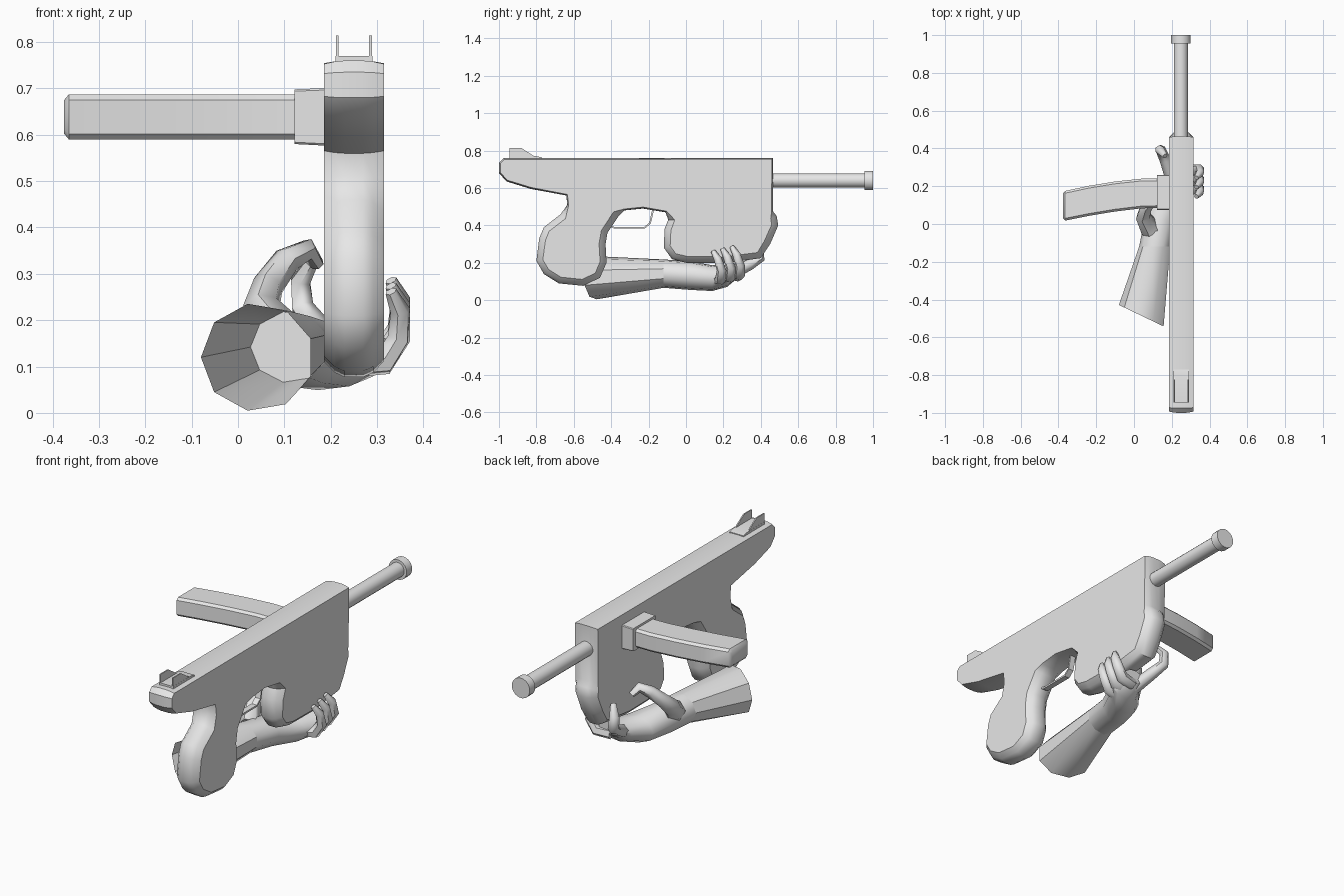
import bpy, bmesh, math
from mathutils import Vector

cube = bpy.data.objects.get("Cube")
if cube:
    bpy.data.objects.remove(cube, do_unlink=True)

grey = bpy.data.materials.new("plain_grey")
grey.use_nodes = True
GREY = (0.8, 0.8, 0.8, 1)
grey.diffuse_color = GREY
for node in grey.node_tree.nodes:
    if node.type == 'BSDF_PRINCIPLED':
        node.inputs["Base Color"].default_value = GREY


def loft(name, rings, start_cap=True, end_cap=True, angle=40):
    """Skin a list of equal-length point rings."""
    bm = bmesh.new()
    rows = [[bm.verts.new(p) for p in ring] for ring in rings]
    n = len(rows[0])
    for a, b in zip(rows, rows[1:]):
        for i in range(n):
            j = (i + 1) % n
            bm.faces.new((a[i], a[j], b[j], b[i]))
    if start_cap:
        bm.faces.new(rows[0][::-1])
    if end_cap:
        bm.faces.new(rows[-1])
    bmesh.ops.recalc_face_normals(bm, faces=bm.faces)
    mesh = bpy.data.meshes.new(name)
    bm.to_mesh(mesh)
    bm.free()
    mesh.materials.append(grey)
    obj = bpy.data.objects.new(name, mesh)
    bpy.context.collection.objects.link(obj)
    bpy.ops.object.select_all(action='DESELECT')
    obj.select_set(True)
    bpy.context.view_layer.objects.active = obj
    bpy.ops.object.shade_smooth_by_angle(angle=math.radians(angle))
    return obj


def ellipse(cx, y, cz, rx, rz, n=9, shear=0.0):
    """Ring facing along y; shear slants it against x."""
    ring = []
    for i in range(n):
        a = math.tau * (i + 0.5) / n
        dx = rx * math.cos(a)
        ring.append((cx + dx, y + shear * dx, cz + rz * math.sin(a)))
    return ring


def finger(name, path, radii, n=6):
    """Tapered tube along a path, with a transported frame."""
    pts = [Vector(p) for p in path]
    rings, side, last = [], None, None
    for i, p in enumerate(pts):
        t = (pts[min(i + 1, len(pts) - 1)] - pts[max(i - 1, 0)]).normalized()
        if side is None:
            side = t.orthogonal().normalized()
        else:
            side = last.rotation_difference(t) @ side
        last = t
        up = t.cross(side)
        rings.append([p + radii[i] * (math.cos(a) * side + math.sin(a) * up)
                      for a in (math.tau * k / n for k in range(n))])
    return loft(name, rings, angle=60)


def plate(name, x0, x1, profile):
    return loft(name, [[(x, y, z) for y, z in profile] for x in (x0, x1)], angle=25)


# Body with both grips, one side profile with softened edges
MID = 0.25
profile = [
    (.465, .76), (-.975, .76), (-1, .735), (-1, .68), (-.96, .635), (-.83, .595),
    (-.64, .56), (-.635, .51), (-.67, .46), (-.76, .39), (-.785, .33), (-.8, .21),
    (-.76, .14), (-.68, .09), (-.55, .077), (-.46, .12), (-.425, .2), (-.43, .3),
    (-.42, .36), (-.36, .45), (-.33, .48), (-.23, .49), (-.11, .47), (-.095, .43),
    (-.115, .38), (-.118, .28), (-.075, .22), (0, .2), (.2, .197), (.4, .225),
    (.45, .3), (.493, .4), (.485, .45), (.465, .475)]


def body_ring(x, amount):
    ring, n = [], len(profile)
    for i, (y, z) in enumerate(profile):
        a, p, b = (Vector(profile[k % n]) for k in (i - 1, i, i + 1))
        t = ((p - a).normalized() + (b - p).normalized()).normalized()
        depth = amount * (0.035 if z < 0.47 else 0.008)
        ring.append((x, y - t.y * depth, z + t.x * depth))
    return ring


steps = [(-.065, 1), (-.042, .3), (-.02, 0), (.02, 0), (.042, .3), (.065, 1)]
loft("body", [body_ring(MID + dx, amount) for dx, amount in steps])

# Barrel and muzzle cap
BX, BZ = 0.248, 0.64
for name, y0, y1, r in (("barrel", .45, .96, .038), ("muzzle_cap", .955, 1, .052)):
    loft(name, [ellipse(BX, y, BZ, r, r, 16) for y in (y0, y1)])

# Side magazine, gently curved backwards, and its socket


def box_ring(x, y0, y1, z0, z1, c):
    return [(x, y0 + c, z0), (x, y1 - c, z0), (x, y1, z0 + c), (x, y1, z1 - c),
            (x, y1 - c, z1), (x, y0 + c, z1), (x, y0, z1 - c), (x, y0, z0 + c)]


sections = [(.13, .085, .24), (.04, .083, .24), (-.1, .066, .225),
            (-.24, .043, .202), (-.365, .018, .175)]
rings = [box_ring(x, y0, y1, .59, .687, .012) for x, y0, y1 in sections]
rings.append(box_ring(-.375, .03, .163, .602, .675, .01))
loft("magazine", rings)
loft("magazine_socket", [box_ring(.122, .075, .26, .58, .698, .004),
                         box_ring(.2, .075, .26, .576, .701, .004)])

# Rear sight: base and two ears
plate("sight_base", .21, .29, [(-.945, .75), (-.77, .75), (-.77, .764), (-.8, .77), (-.945, .77)])
for side in (-1, 1):
    x = MID + side * .036
    plate("sight_ear", x - .003, x + .003,
          [(-.945, .76), (-.8, .76), (-.82, .775), (-.88, .814), (-.945, .814)])

# Trigger guard strip
outer = [(-.42, .4), (-.385, .383), (-.22, .383), (-.188, .41), (-.17, .49)]
inner = [(-.18, .49), (-.196, .414), (-.224, .392), (-.383, .392), (-.42, .41)]
plate("trigger_guard", MID - .015, MID + .015, outer + inner)

# Forearm sleeve, open at the elbow end
WRIST = ellipse(.112, -.12, .142, .085, .077)
loft("sleeve", [ellipse(.042, -.487, .12, .122, .117, shear=-.48), WRIST], start_cap=False)

# Palm cradling the front grip
loft("palm", [WRIST, ellipse(.14, .02, .132, .085, .078), ellipse(.19, .14, .118, .1, .07),
              ellipse(.245, .22, .13, .09, .06), ellipse(.24, .29, .165, .06, .035)], angle=50)

# Three fingers wrapping up the left side
for i, name in enumerate(("little_finger", "ring_finger", "middle_finger")):
    y, z = .17 + .05 * i, .012 * i
    finger(name, [(.24, y, .105 + z), (.315, y + .015, .11 + z), (.347, y + .02, .16 + z),
                  (.35, y, .22 + z), (.33, y - .025, .262 + z)],
           [.03, .03, .026, .022, .013])

# Index finger and thumb on the right side
finger("index_finger", [(.2, .24, .14), (.165, .34, .19), (.14, .395, .225),
                        (.135, .395, .285), (.165, .36, .335)],
       [.035, .03, .027, .024, .014])
finger("thumb", [(.09, -.03, .17), (.05, .04, .225), (.065, .09, .275),
                 (.105, .14, .33), (.15, .17, .352), (.172, .2, .32)],
       [.055, .042, .034, .03, .025, .015])
